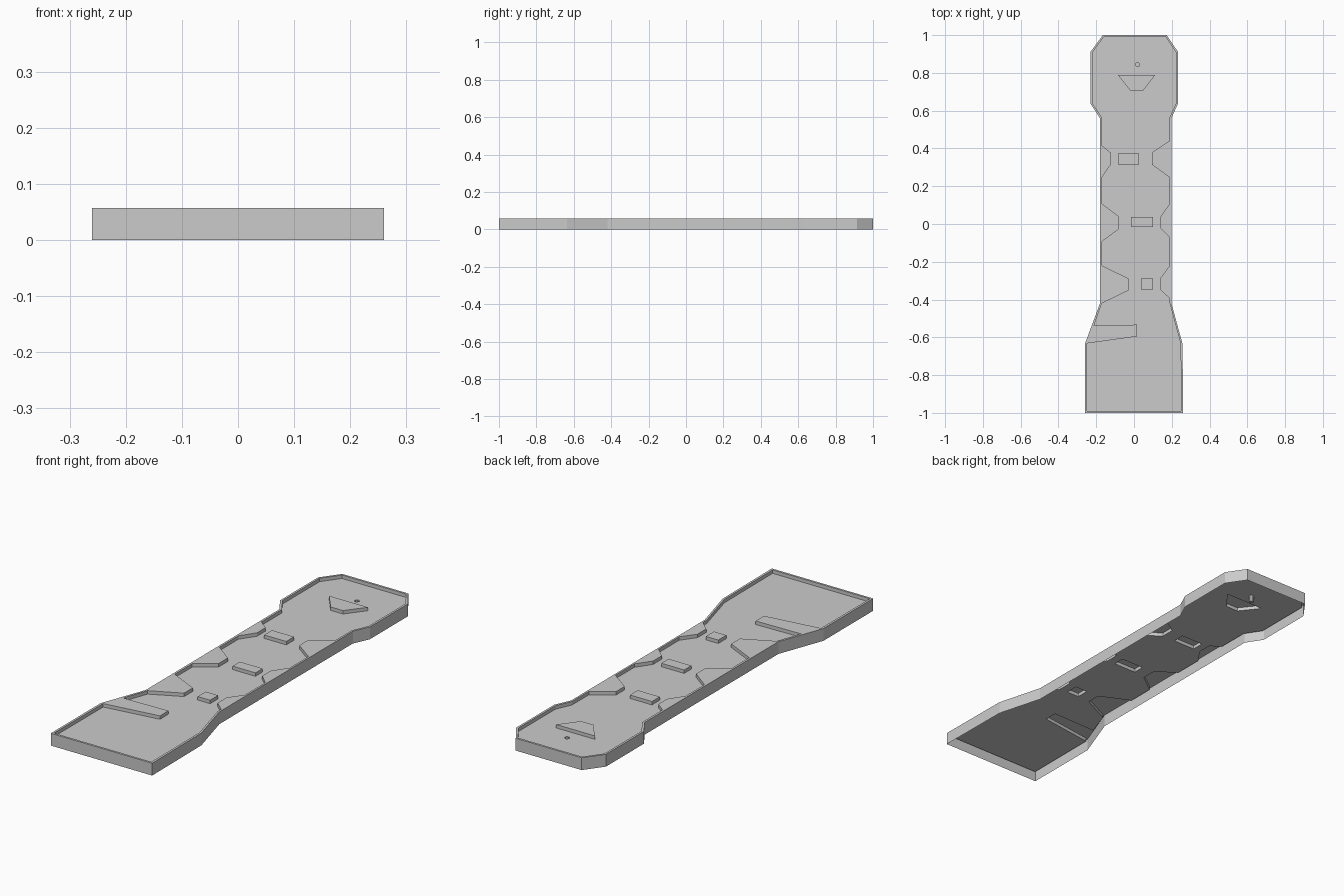
import bpy, bmesh, math
from mathutils import Vector

if "Cube" in bpy.data.objects:
    bpy.data.objects.remove(bpy.data.objects["Cube"])

TOP, FLOOR, CUP = 0.057, 0.041, 0.012

# Plan outlines, counter-clockwise seen from above
outer = [(-.26, -1), (.26, -1), (.257, -.635), (.198, -.42), (.198, .56), (.232, .635),
         (.232, .913), (.173, 1), (-.165, 1), (-.229, .913), (-.229, .635), (-.18, .56),
         (-.18, -.42), (-.26, -.635)]


def bump(wall, tip, y0, y1, y2, y3):
    """Angled pinch that juts into the lane from a side wall."""
    return [(wall, y0), (tip, y1), (tip, y2), (wall, y3)]


inner = [(-.25, -.99), (.249, -.99), (.247, -.634), (.189, -.42)]
inner += bump(.189, .141, -.394, -.35, -.285, -.22)
inner += bump(.189, .141, -.07, -.024, .04, .108)
inner += bump(.189, .094, .246, .315, .378, .442)
inner += [(.189, .565), (.222, .638), (.222, .91), (.168, .99),
          (-.16, .99), (-.219, .91), (-.219, .638), (-.17, .565)]
inner += bump(-.17, -.123, .415, .378, .315, .246)
inner += bump(-.17, -.08, .108, .04, -.027, -.093)
inner += bump(-.17, -.03, -.22, -.288, -.352, -.42)
# slanted barrier reaching in from the left wall
inner += [(-.212, -.538), (.016, -.533), (.017, -.595), (-.249, -.632)]


def rect(x0, x1, y0, y1):
    return [(x0, y0), (x1, y0), (x1, y1), (x0, y1)]


blocks = [rect(-.086, .027, .315, .372), rect(-.017, .1, -.015, .038),
          rect(.036, .1, -.347, -.288),
          [(-.017, .703), (.046, .703), (.113, .79), (-.086, .79)]]
hole = [(.019 + .011 * math.cos(i * math.pi / 5), .844 + .011 * math.sin(i * math.pi / 5))
        for i in range(10)]


def finish(name, bm):
    me = bpy.data.meshes.new(name)
    bm.to_mesh(me)
    bm.free()
    bpy.context.collection.objects.link(bpy.data.objects.new(name, me))


def sheet(bm, loops, z):
    """Flat upward-facing surface bounded by the first loop, holed by the rest."""
    edges = []
    for loop in loops:
        vs = [bm.verts.new((x, y, z)) for x, y in loop]
        edges += [bm.edges.new((vs[i - 1], vs[i])) for i in range(len(vs))]
    res = bmesh.ops.triangle_fill(bm, edges=edges, use_beauty=True, normal=Vector((0, 0, 1)))
    for f in res["geom"]:
        if isinstance(f, bmesh.types.BMFace):
            f.normal_update()
            if f.normal.z < 0:
                f.normal_flip()


def wall(bm, loop, z0, z1, inward=False):
    """Vertical band along a closed loop."""
    lo = [bm.verts.new((x, y, z0)) for x, y in loop]
    hi = [bm.verts.new((x, y, z1)) for x, y in loop]
    for i in range(len(loop)):
        q = [lo[i - 1], lo[i], hi[i], hi[i - 1]]
        bm.faces.new(q[::-1] if inward else q)


def weld(bm):
    bmesh.ops.remove_doubles(bm, verts=bm.verts[:], dist=1e-5)


# Border: outer skirt, top rim with pinches, inner kerb
bm = bmesh.new()
sheet(bm, [outer, inner], TOP)
wall(bm, outer, 0, TOP)
wall(bm, inner, FLOOR, TOP, inward=True)
weld(bm)
finish("border", bm)

# Lane floor, open under the hollow blocks, with the cup
bm = bmesh.new()
sheet(bm, [inner, hole] + blocks, FLOOR)
wall(bm, hole, CUP, FLOOR, inward=True)
sheet(bm, [hole], CUP)
weld(bm)
finish("lane_floor", bm)

# Freestanding obstacle blocks
for loop in blocks:
    bm = bmesh.new()
    wall(bm, loop, FLOOR, TOP)
    sheet(bm, [loop], TOP)
    weld(bm)
    finish("obstacle_block", bm)
